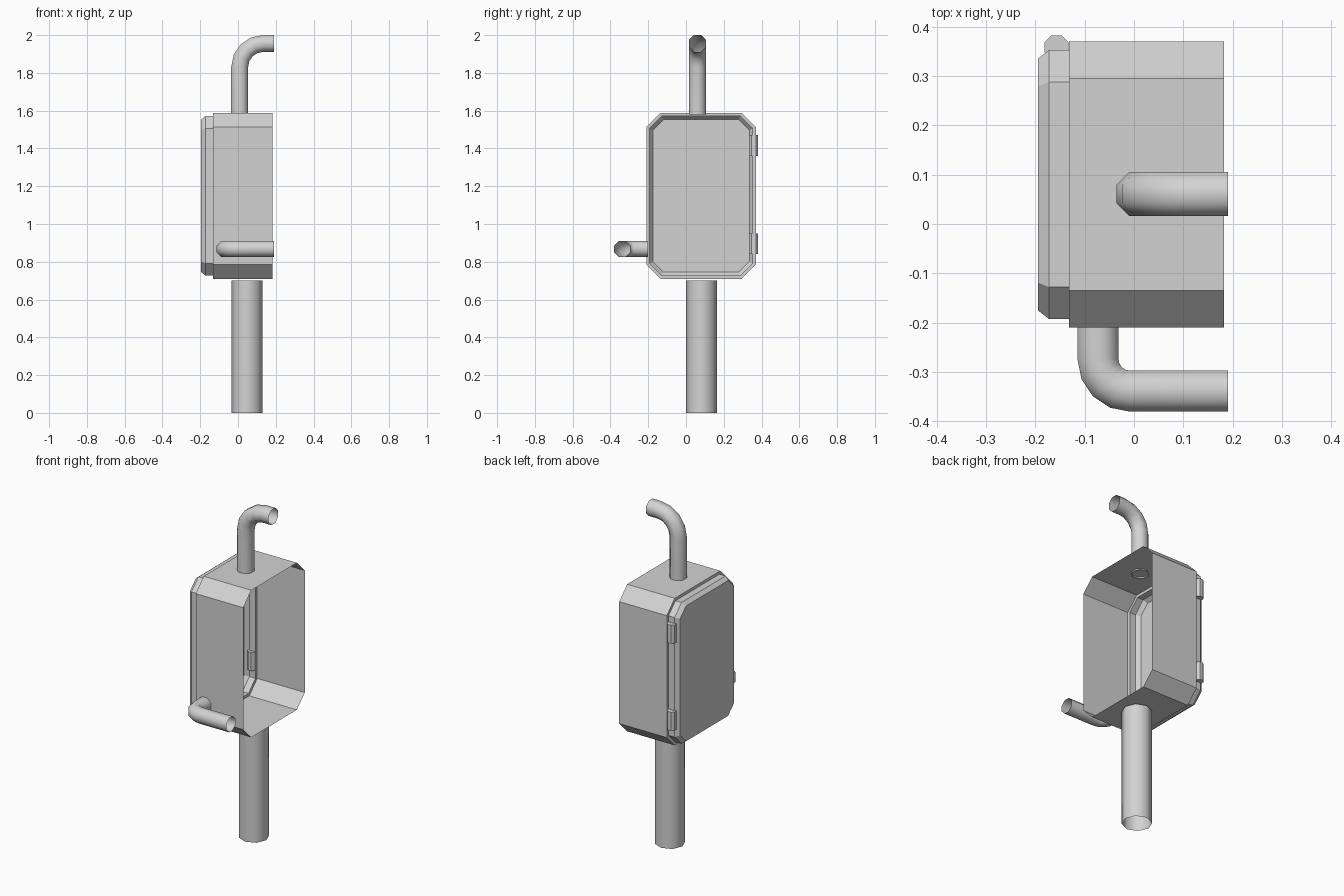
import bpy, bmesh, math
from mathutils import Vector

cube = bpy.data.objects.get("Cube")
if cube:
    bpy.data.objects.remove(cube)

# Single painted-metal colour
metal = bpy.data.materials.new("light_grey_metal")
metal.use_nodes = True
grey = (0.65, 0.65, 0.65, 1)
metal.diffuse_color = grey
metal.node_tree.nodes["Principled BSDF"].inputs["Base Color"].default_value = grey


def loft(name, rings, smooth=False, caps=()):
    """Join equal-length rings of points into a skin; caps lists ring indices to fill."""
    bm = bmesh.new()
    loops = [[bm.verts.new(p) for p in ring] for ring in rings]
    for a, b in zip(loops, loops[1:]):
        for i in range(len(a)):
            j = (i + 1) % len(a)
            bm.faces.new((a[i], a[j], b[j], b[i]))
    for c in caps:
        bm.faces.new(loops[c])
    bmesh.ops.recalc_face_normals(bm, faces=bm.faces)
    for f in bm.faces:
        f.smooth = smooth
    mesh = bpy.data.meshes.new(name)
    bm.to_mesh(mesh)
    bm.free()
    mesh.materials.append(metal)
    obj = bpy.data.objects.new(name, mesh)
    bpy.context.collection.objects.link(obj)
    return obj


def chamfered(x, inset, cut):
    """Rectangle with cut corners in the plane at x."""
    y0, y1, z0, z1 = -0.21 + inset, 0.37 - inset, 0.71 + inset, 1.588 - inset
    return [(x, y0 + cut, z0), (x, y1 - cut, z0), (x, y1, z0 + cut), (x, y1, z1 - cut),
            (x, y1 - cut, z1), (x, y0 + cut, z1), (x, y0, z1 - cut), (x, y0, z0 + cut)]


def circle(center, u, v, radius, turn=0.5, sides=8):
    angles = [(i + turn) * math.tau / sides for i in range(sides)]
    return [center + radius * (math.cos(a) * u + math.sin(a) * v) for a in angles]


def bent_pipe(name, start, corner, end, bend, radius, steps=4):
    """Open pipe from start to end with a rounded right-angle bend."""
    start, corner, end = Vector(start), Vector(corner), Vector(end)
    d0, d1 = (corner - start).normalized(), (end - corner).normalized()
    side = d0.cross(d1)
    pivot = corner - d0 * bend + d1 * bend
    rings = [circle(start, d0.cross(side), side, radius)]
    for i in range(steps + 1):
        a = i / steps * math.pi / 2
        out = d0 * math.sin(a) - d1 * math.cos(a)
        rings.append(circle(pivot + out * bend, out, side, radius))
    # Match the first ring's direction to the bend
    rings[0] = circle(start, -d1, side, radius)
    rings.append(circle(end, d0, side, radius))
    return loft(name, rings, smooth=True)


X, Y = Vector((1, 0, 0)), Vector((0, 1, 0))

# Thin housing, open toward the wall, with stepped rim and bevelled door
loft("housing", [chamfered(0.182, 0, 0.075), chamfered(-0.132, 0, 0.075),
                 chamfered(-0.132, 0.017, 0.065)])
loft("door", [chamfered(-0.132, 0.017, 0.065), chamfered(-0.172, 0.017, 0.065),
              chamfered(-0.195, 0.035, 0.056)], caps=[-1])

# Hinge barrels
for label, z in (("lower", 0.84), ("upper", 1.36)):
    rings = [circle(Vector((-0.157, 0.358, h)), X, Y, 0.0265) for h in (z, z + 0.11)]
    loft(label + "_hinge", rings, caps=[0, 1])

# Pole and conduits
loft("pole", [circle(Vector((0.048, 0.082, h)), X, Y, 0.083, turn=0) for h in (0, 0.7)], smooth=True)
bent_pipe("top_conduit", (0.009, 0.061, 1.58), (0.009, 0.061, 1.956), (0.191, 0.061, 1.956),
          0.125, 0.0485)
bent_pipe("side_conduit", (-0.073, -0.2, 0.868), (-0.073, -0.339, 0.868), (0.191, -0.339, 0.868),
          0.065, 0.045)
